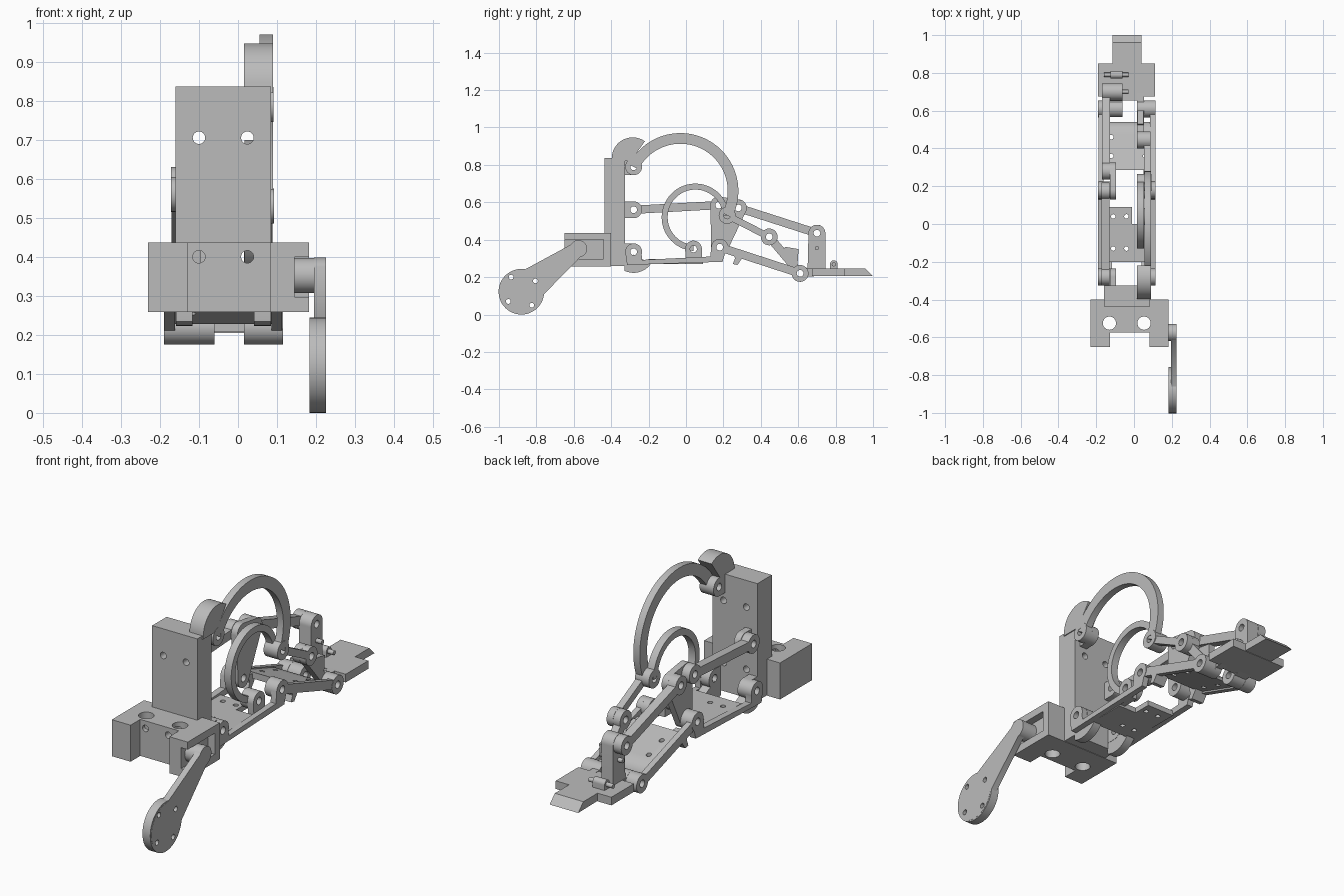
import bpy
from math import sin, cos, pi, asin, atan2, radians
from mathutils import Matrix, Vector

if "Cube" in bpy.data.objects:
    bpy.data.objects.remove(bpy.data.objects["Cube"])

grey = bpy.data.materials.new("machined_grey")
grey.use_nodes = True
grey.diffuse_color = (0.5, 0.5, 0.5, 1)
grey.node_tree.nodes["Principled BSDF"].inputs["Base Color"].default_value = grey.diffuse_color

# Plane axes (u, v) and extrusion axis for each direction
FRAMES = {"x": ((0, 1, 0), (0, 0, 1), (1, 0, 0)),
          "y": ((1, 0, 0), (0, 0, 1), (0, -1, 0)),
          "z": ((1, 0, 0), (0, 1, 0), (0, 0, 1))}


def arc(c, r, a0, a1, n=24):
    return [(c[0] + r * cos(a0 + (a1 - a0) * i / n), c[1] + r * sin(a0 + (a1 - a0) * i / n))
            for i in range(n + 1)]


def circle(c, r, n=32):
    return arc(c, r, 0, 2 * pi, n)[:-1]


def rect(u0, u1, v0, v1):
    return [(u0, v0), (u1, v0), (u1, v1), (u0, v1)]


def slab(name, lo, hi, outline, holes=(), axis="x"):
    """Extrude a flat outline with holes between lo and hi along an axis."""
    curve = bpy.data.curves.new(name, "CURVE")
    curve.dimensions = "2D"
    curve.fill_mode = "BOTH"
    curve.extrude = (hi - lo) / 2
    for loop in [outline, *holes]:
        spline = curve.splines.new("POLY")
        spline.points.add(len(loop) - 1)
        spline.use_cyclic_u = True
        for point, (u, v) in zip(spline.points, loop):
            point.co = (u, v, 0, 1)
    temp = bpy.data.objects.new(name, curve)
    mesh = bpy.data.meshes.new_from_object(temp)
    bpy.data.objects.remove(temp)
    u, v, w = (Vector(k) for k in FRAMES[axis])
    frame = Matrix((u, v, w)).transposed().to_4x4()
    frame.translation = Vector([abs(k) for k in w]) * (lo + hi) / 2
    mesh.transform(frame)
    return finish(name, mesh)


def finish(name, mesh):
    import bmesh
    bm = bmesh.new()
    bm.from_mesh(mesh)
    bmesh.ops.remove_doubles(bm, verts=bm.verts, dist=1e-5)
    bmesh.ops.recalc_face_normals(bm, faces=bm.faces)
    for face in bm.faces:
        face.smooth = True
    bm.to_mesh(mesh)
    bm.free()
    mesh.set_sharp_from_angle(angle=radians(30))
    mesh.materials.clear()
    mesh.materials.append(grey)
    obj = bpy.data.objects.new(name, mesh)
    bpy.context.scene.collection.objects.link(obj)
    return obj


def cut(obj, cutters):
    """Subtract the cutters, then discard them."""
    for cutter in cutters:
        mod = obj.modifiers.new("cut", "BOOLEAN")
        mod.operation = "DIFFERENCE"
        mod.solver = "EXACT"
        mod.object = cutter
        cutter.hide_render = True
    bpy.context.view_layer.update()
    mesh = bpy.data.meshes.new_from_object(obj.evaluated_get(bpy.context.evaluated_depsgraph_get()))
    name = obj.name
    for old in [obj, *cutters]:
        bpy.data.objects.remove(old)
    return finish(name, mesh)


R, PIN = 0.045, 0.018


def hub(name, lo, hi, c, r=R):
    return slab(name, lo, hi, circle(c, r), [circle(c, PIN)])


def bone(p, q, rp, rq, wp, wq):
    """Outline of two round ends joined by a bar."""
    a = atan2(q[1] - p[1], q[0] - p[0])
    dp, dq = asin(wp / rp), asin(wq / rq)
    return arc(p, rp, a + dp, a + 2 * pi - dp) + arc(q, rq, a - pi + dq, a + pi - dq)


def link(name, lo, hi, p, q, w=0.022, r=R):
    return slab(name, lo, hi, bone(p, q, r, r, w, w), [circle(p, PIN), circle(q, PIN)])


def lug(name, lo, hi, c, back):
    """Rounded clevis ear reaching from a wall to its pin."""
    outline = [(back, c[1] - R)] + arc(c, R, -pi / 2, pi / 2) + [(back, c[1] + R)]
    return slab(name, lo, hi, outline, [circle(c, PIN)])


# Joint positions in the side plane
top_pin, mid_pin, low_pin = (-0.28, 0.79), (-0.28, 0.56), (-0.28, 0.335)
knee_low, knee_top, knee_back = (0.18, 0.36), (0.175, 0.585), (0.28, 0.57)
ring_pin, small_pin, rocker_pin = (0.22, 0.53), (0.04, 0.35), (0.445, 0.415)
ankle, toe_pin = (0.61, 0.22), (0.70, 0.435)

# Base block: front notch, vertical bores, side pocket and screw holes
base = slab("base_block", 0.258, 0.437,
            [(-0.23, -0.65), (-0.128, -0.65), (-0.128, -0.575), (0.082, -0.575),
             (0.082, -0.65), (0.182, -0.65), (0.182, -0.4), (-0.23, -0.4)],
            [circle((x, -0.525), 0.035) for x in (-0.13, 0.053)], "z")
cut(base, [slab("pocket", 0.145, 0.3, rect(-0.7, -0.44, 0.297, 0.4))] +
    [slab("bore", -0.7, -0.3, circle((x, 0.4), 0.016), axis="y") for x in (-0.1, 0.024)])

# Upright plate with four screw holes
slab("upright", -0.437, -0.325, rect(-0.16, 0.085, 0.26, 0.836),
     [circle((x, z), 0.016) for x in (-0.1, 0.024) for z in (0.4, 0.705)], "y")

# Drive arm and shaft
disc, shaft = (-0.88, 0.122), (-0.575, 0.352)
slab("drive_shaft", 0.14, 0.2, circle(shaft, 0.045))
bolts = [circle(c, 0.013, 16) for c in ((-0.935, 0.2), (-0.805, 0.18), (-0.95, 0.07), (-0.825, 0.05))]
slab("drive_arm", 0.195, 0.226, bone(disc, shaft, 0.115, 0.046, 0.085, 0.042), bolts)
slab("drive_disc", 0.183, 0.225, circle(disc, 0.122, 48), bolts)

# Upright attachments: crown, ears and curved stops
slab("crown", 0.015, 0.09, [(-0.4, 0.82)] + arc((-0.285, 0.835), 0.112, pi, 0.95) +
     [(-0.285, 0.835), (-0.285, 0.82)])
lug("top_ear", 0.015, 0.055, top_pin, -0.33)
lug("middle_ear", -0.128, -0.095, mid_pin, -0.33)
for side, lo, hi in (("right", -0.16, -0.115), ("left", 0.04, 0.085)):
    lug(side + "_low_ear", lo, hi, low_pin, -0.33)
    slab(side + "_stop", lo + 0.001, hi - 0.001,
         [(-0.33, 0.3), (-0.28, 0.32)] + arc((-0.28, 0.335), 0.112, 2 * pi - 0.6, 1.5 * pi - 0.45) + [(-0.33, 0.25)])

# Lower link: side rails, floor plate
rail = ([(-0.315, 0.265), (0.195, 0.282)] + arc(knee_low, R, -0.9, pi * 0.95) +
        [(0.13, 0.31), (-0.235, 0.292)] + arc(low_pin, R, -0.3, pi))
for side, lo, hi in (("right", -0.19, -0.158), ("left", 0.086, 0.115)):
    slab(side + "_lower_rail", lo, hi, rail, [circle(low_pin, PIN), circle(knee_low, PIN)])
floor = slab("lower_floor", 0.27, 0.296,
             [(-0.16, -0.2), (0.088, -0.2), (0.088, 0.0), (-0.01, 0.0), (-0.01, 0.09), (-0.16, 0.09)],
             [circle((x, y), 0.012, 16) for x in (-0.11, -0.04) for y in (-0.13, 0.04)], "z")
lug_outline = [(0.0, 0.28), (0.085, 0.28)] + arc(small_pin, R, 0, pi)
slab("small_ring_ear", 0.055, 0.087, lug_outline, [circle(small_pin, PIN)])

# Knee plate and upper links
slab("knee_plate", -0.128, -0.095,
     arc(knee_low, R, pi, 2 * pi - 0.3) + arc(knee_back, R, -0.4, 1.2) + arc(knee_top, R, 1.4, pi),
     [circle(c, PIN) for c in (knee_low, knee_top, knee_back)])
hub("right_knee_hub", -0.16, -0.1, knee_low)
hub("left_knee_hub", 0.05, 0.088, knee_low)
link("upper_link", -0.172, -0.13, mid_pin, knee_top)
link("shin_link", -0.17, -0.127, knee_back, toe_pin)

# Two curved springs and their end hubs
c = (-0.03, 0.66)
big_end = atan2(ring_pin[1] - c[1], ring_pin[0] - c[0])
slab("large_ring", 0.055, 0.09, arc(c, 0.31, big_end, big_end + pi, 56) + arc(c, 0.253, big_end + pi, big_end, 56))
c = (0.05, 0.52)
slab("small_ring", 0.017, 0.054, arc(c, 0.18, 0.05, 4.65, 56) + arc(c, 0.148, 4.65, 0.05, 56))
hub("large_ring_start", 0.054, 0.091, top_pin)
hub("ring_joint", 0.016, 0.092, ring_pin)
hub("small_ring_end", 0.016, 0.056, small_pin)

# Rocker pair from ring joint to ankle
link("rocker", 0.054, 0.088, ring_pin, rocker_pin, 0.018)
link("ankle_crank", 0.015, 0.053, rocker_pin, ankle)
slab("crank_gusset", 0.018, 0.05, [(0.52, 0.345), (0.53, 0.362), (0.602, 0.35), (0.595, 0.25), (0.56, 0.28)])

# Middle link: rails, sloping plate and hooked stop
for side, lo, hi in (("right", -0.19, -0.16), ("left", 0.085, 0.114)):
    link(side + "_middle_rail", lo + 0.001, hi - 0.001, knee_low, ankle)
hub("right_ankle_hub", -0.19, -0.13, ankle)
hub("left_ankle_hub", 0.053, 0.115, ankle)
plate = slab("middle_plate", -0.165, 0.112, [(0.285, 0.343), (0.285, 0.311), (0.54, 0.228), (0.535, 0.243), (0.51, 0.27)])
cut(plate, [slab("hole", 0.1, 0.5, circle((x, y), 0.012, 16), axis="z")
            for x in (-0.12, 0.06) for y in (0.36, 0.46)])
for side, lo, hi in (("right", -0.188, -0.12), ("left", 0.05, 0.113)):
    slab(side + "_hook", lo, hi, [(0.25, 0.34), (0.262, 0.3), (0.25, 0.27), (0.275, 0.265), (0.31, 0.315), (0.31, 0.33)])

# Foot: sole, bevelled toe, ankle lugs, mast and pins
slab("sole", -0.19, 0.112, rect(0.675, 0.85, 0.205, 0.245))
slab("toe", -0.115, 0.04, [(0.849, 0.207), (1.0, 0.205), (0.96, 0.245), (0.849, 0.245)])
for side, lo, hi in (("right", -0.129, -0.06), ("left", 0.016, 0.052)):
    slab(side + "_ankle_lug", lo, hi, arc(ankle, R, 0.6, 2 * pi - 0.4) + [(0.69, 0.205), (0.69, 0.245)],
         [circle(ankle, PIN)])
slab("sole_bridge", -0.07, 0.02, rect(0.655, 0.69, 0.207, 0.243))
slab("mast", -0.126, -0.062, [(0.65, 0.24), (0.745, 0.24), (0.745, 0.435)] + arc(toe_pin, R, 0, pi),
     [circle(toe_pin, PIN)])
slab("mast_pin", -0.15, -0.03, circle((0.70, 0.355), 0.011, 16))
slab("toe_lug", -0.125, -0.06, [(0.77, 0.24), (0.81, 0.24)] + arc((0.79, 0.27), 0.02, 0, pi))
slab("toe_lug_pin", -0.16, -0.03, circle((0.79, 0.268), 0.011, 16))
